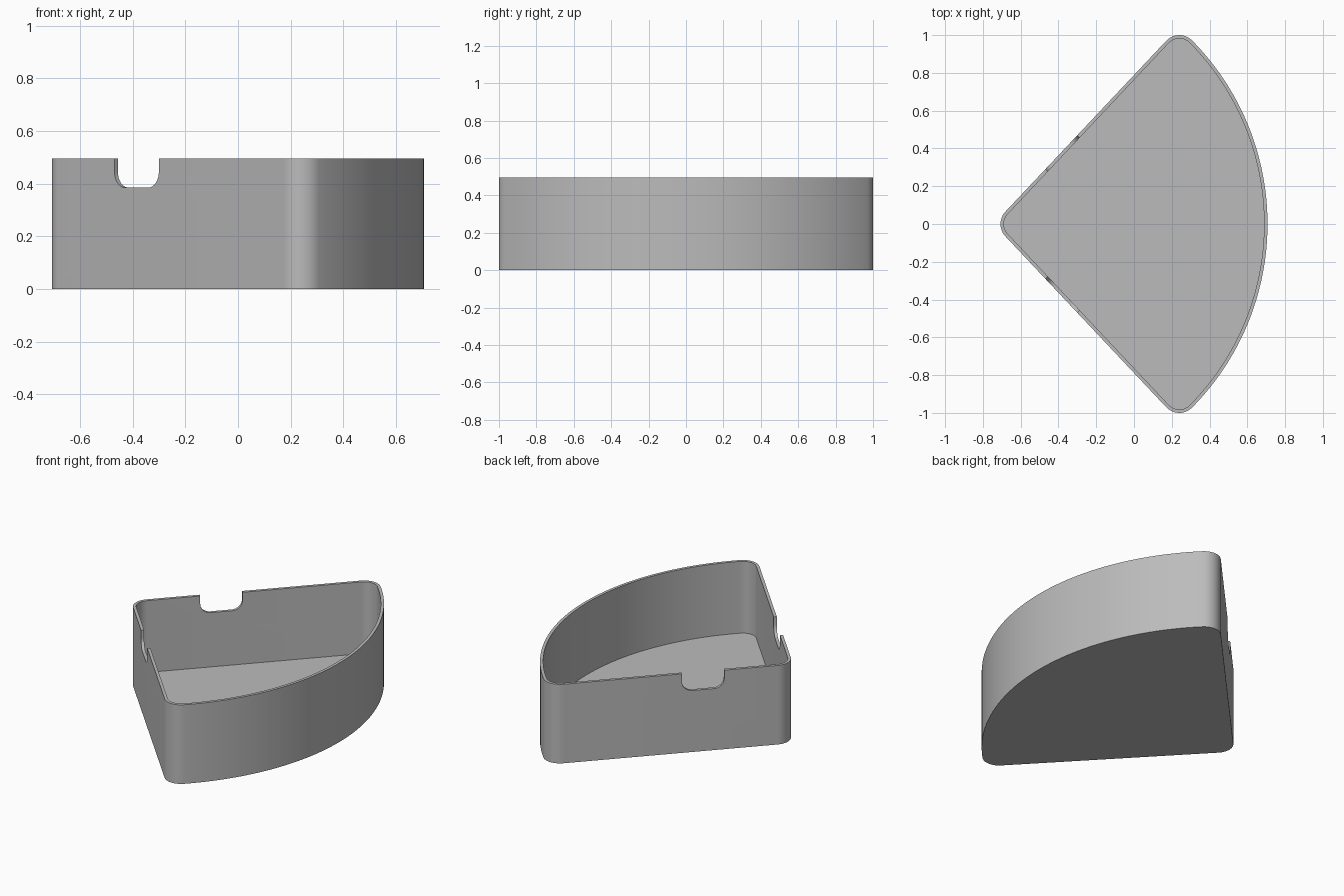
import bpy
import bmesh
from math import sin, cos, atan2, hypot, pi
from mathutils import Vector

if "Cube" in bpy.data.objects:
    bpy.data.objects.remove(bpy.data.objects["Cube"], do_unlink=True)

# Main dimensions
HALF_X, HEIGHT, WALL, FLOOR = 0.707, 0.495, 0.018, 0.045
CORNER = 0.095                                  # outer corner radius
NOTCH_BOTTOM, NOTCH_X, NOTCH_HALF, NOTCH_R = 0.385, -0.385, 0.123, 0.06

# Corner centres, and the centre of the big curved wall touching both side corners
apex_x = -HALF_X + CORNER
side_x, side_y = 0.24, 1 - CORNER
reach = HALF_X - CORNER
arc_x = (reach ** 2 - side_x ** 2 - side_y ** 2) / (2 * (reach - side_x))
theta = atan2(side_y, side_x - arc_x)           # where the curved wall meets a corner
phi = atan2(side_y, side_x - apex_x)            # direction of the straight wall


def arc(cx, cy, radius, start, end, steps):
    angles = [start + (end - start) * i / steps for i in range(steps + 1)]
    return [(cx + radius * cos(a), cy + radius * sin(a)) for a in angles]


def outline(inset):
    """Rounded sector outline, moved inward by inset."""
    r = CORNER - inset
    turn = phi + pi / 2
    return (arc(arc_x, 0, HALF_X - arc_x - inset, -theta, theta, 48)[1:-1]
            + arc(side_x, side_y, r, theta, turn, 12)
            + arc(apex_x, 0, r, turn, 2 * pi - turn, 12)
            + arc(side_x, -side_y, r, -turn, -theta, 12))


def make_object(name, bm):
    bmesh.ops.recalc_face_normals(bm, faces=bm.faces)
    mesh = bpy.data.meshes.new(name)
    bm.to_mesh(mesh)
    bm.free()
    obj = bpy.data.objects.new(name, mesh)
    bpy.context.collection.objects.link(obj)
    return obj


def skin(bm, rings):
    """Join successive rings with quads and cap both ends."""
    loops = [[bm.verts.new(p) for p in ring] for ring in rings]
    for a, b in zip(loops, loops[1:]):
        for i in range(len(a)):
            j = (i + 1) % len(a)
            bm.faces.new((a[i], a[j], b[j], b[i]))
    bm.faces.new(loops[0])
    bm.faces.new(loops[-1])


# Tray body: outside wall, rim, inside wall and floor
outer, inner = outline(0), outline(WALL)
bm = bmesh.new()
skin(bm, [[(x, y, z) for x, y in ring]
          for ring, z in ((outer, 0), (outer, HEIGHT), (inner, HEIGHT), (inner, FLOOR))])
tray = make_object("tray", bm)

# Rounded notch cutters, one through each straight wall
along = Vector((cos(phi), sin(phi), 0))
normal = Vector((-sin(phi), cos(phi), 0))
start = Vector((apex_x, 0, 0)) + normal * CORNER
middle = start + along * ((NOTCH_X - start.x) / along.x)
off, low = NOTCH_HALF - NOTCH_R, NOTCH_BOTTOM + NOTCH_R
profile = ([(-NOTCH_HALF, HEIGHT + 0.1)]
           + arc(-off, low, NOTCH_R, pi, 1.5 * pi, 10)
           + arc(off, low, NOTCH_R, 1.5 * pi, 2 * pi, 10)
           + [(NOTCH_HALF, HEIGHT + 0.1)])
cutters = []
for side, mirror in (("left", 1), ("right", -1)):
    rings = []
    for depth in (-0.06, 0.06):
        ring = [middle + along * u + normal * depth + Vector((0, 0, z)) for u, z in profile]
        rings.append([(p.x, p.y * mirror, p.z) for p in ring])
    bm = bmesh.new()
    skin(bm, rings)
    cutter = make_object("notch_cutter_" + side, bm)
    cutter.hide_render = True
    cutters.append(cutter)
    cut = tray.modifiers.new("notch_" + side, "BOOLEAN")
    cut.operation = "DIFFERENCE"
    cut.solver = "EXACT"
    cut.object = cutter

# Apply the cuts, drop the cutters and smooth the curved walls
bpy.ops.object.select_all(action="DESELECT")
tray.select_set(True)
bpy.context.view_layer.objects.active = tray
for name in [m.name for m in tray.modifiers]:
    bpy.ops.object.modifier_apply(modifier=name)
for cutter in cutters:
    bpy.data.objects.remove(cutter, do_unlink=True)
bpy.ops.object.shade_smooth_by_angle(angle=pi / 6)

# Plain grey finish
grey = bpy.data.materials.new("light_grey")
grey.use_nodes = True
color = (0.5, 0.5, 0.5, 1)
grey.diffuse_color = color
grey.node_tree.nodes["Principled BSDF"].inputs["Base Color"].default_value = color
tray.data.materials.clear()
tray.data.materials.append(grey)
